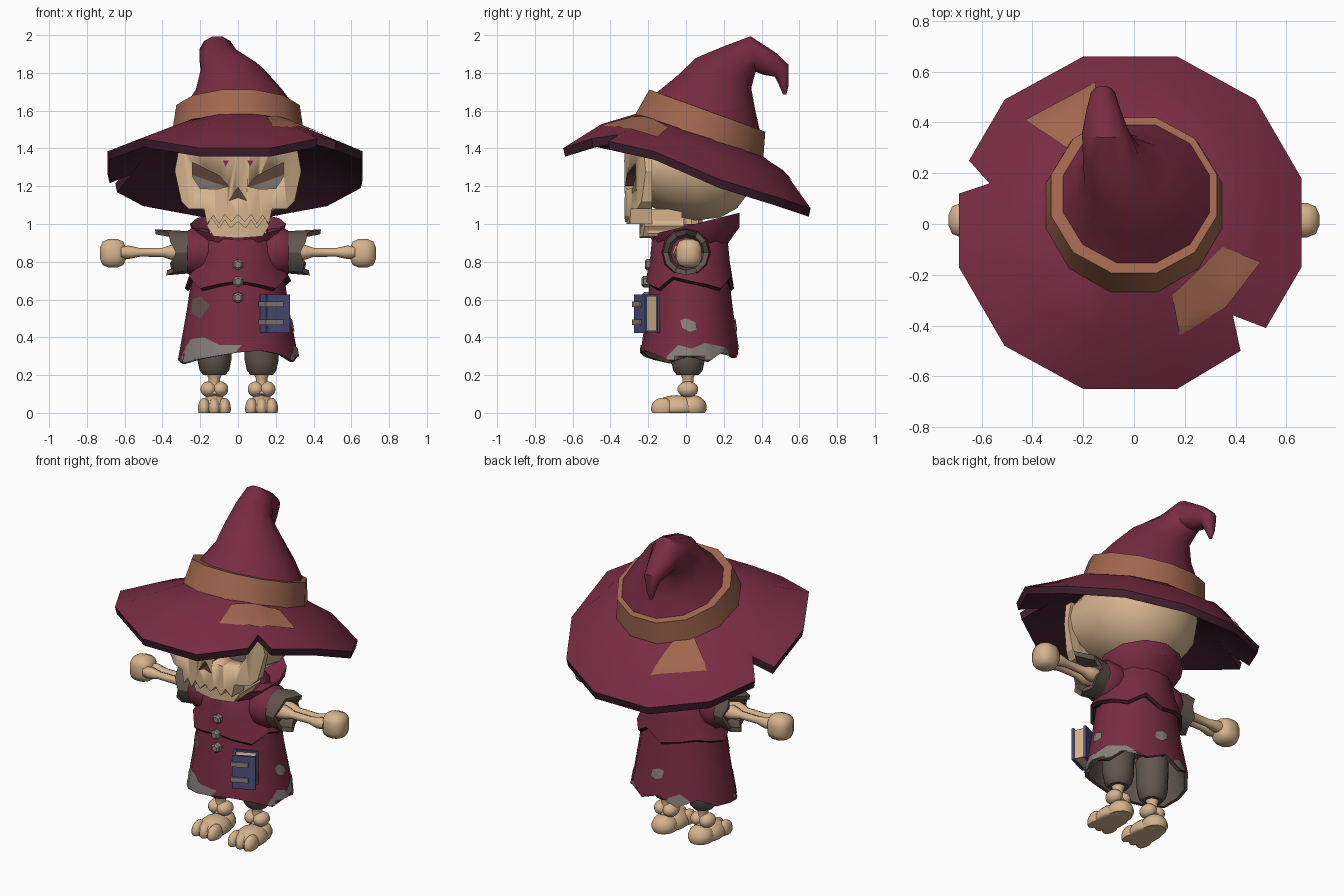
import bpy, bmesh, math
from mathutils import Vector, Matrix
from mathutils.bvhtree import BVHTree

if "Cube" in bpy.data.objects:
    bpy.data.objects.remove(bpy.data.objects["Cube"])

COLORS = {"maroon cloth": (.188, .025, .055), "dark maroon": (.05, .014, .027), "tan leather": (.352, .133, .076),
          "bone": (.67, .456, .27), "grey brown cloth": (.122, .093, .076), "light grey": (.242, .216, .195),
          "blue cover": (.076, .08, .205), "socket brown": (.107, .051, .034), "eye grey": (.2, .165, .15)}
MAROON, DARK, TAN, BONE, BROWN, GREY, BLUE, SOCKET, EYE = COLORS
for key, col in COLORS.items():
    bpy.data.materials.new(key).diffuse_color = (*col, 1)

def finish(name, bm, mats, angle=32, fix=True):
    if fix:
        bmesh.ops.recalc_face_normals(bm, faces=bm.faces[:])
    me = bpy.data.meshes.new(name)
    bm.to_mesh(me)
    bm.free()
    for m in mats:
        me.materials.append(bpy.data.materials[m])
    for p in me.polygons:
        p.use_smooth = True
    me.set_sharp_from_angle(angle=math.radians(angle))
    ob = bpy.data.objects.new(name, me)
    bpy.context.collection.objects.link(ob)
    return ob

def ring(c, rx, ry, n=16, tilt=0, phase=0):
    t, turn = math.radians(tilt), math.radians(phase)
    angles = [2 * math.pi * i / n + turn for i in range(n)]
    return [Vector(c) + Vector((rx * math.cos(a), ry * math.sin(a) * math.cos(t), -ry * math.sin(a) * math.sin(t)))
            for a in angles]

def ring_x(x, r, y=0, z=.85, n=12, side=1):
    return [Vector((side * (x[i] if isinstance(x, list) else x), y + r * math.cos(2 * math.pi * i / n),
                    z + r * math.sin(2 * math.pi * i / n))) for i in range(n)]

def loft(name, rings, mats, bands=None, caps=(0, 0), angle=32):
    bm = bmesh.new()
    rows = [[bm.verts.new(p) for p in r] for r in rings]
    n = len(rows[0])
    for k in range(len(rows) - 1):
        for i in range(n):
            j = (i + 1) % n
            f = bm.faces.new((rows[k][i], rows[k][j], rows[k + 1][j], rows[k + 1][i]))
            f.material_index = bands[k] if bands else 0
    for row, m in zip((rows[0], rows[-1]), caps):
        bm.faces.new(row).material_index = m
    return finish(name, bm, mats, angle)

def slice_grid(bm, step, axes):
    for ax in axes:
        no = Vector([float(k == ax) for k in range(3)])
        vals = [v.co[ax] for v in bm.verts]
        for k in range(math.ceil(min(vals) / step), math.floor(max(vals) / step) + 1):
            bmesh.ops.bisect_plane(bm, geom=bm.verts[:] + bm.edges[:] + bm.faces[:],
                                   plane_co=no * (k * step), plane_no=no)

VIEW = {"front": (0, 1, 0), "back": (0, -1, 0), "right": (-1, 0, 0), "left": (1, 0, 0), "top": (0, 0, -1)}

def plate(name, pts, view, target, mat, lift=.006):
    # thin patch laid on another part; points past its edge slide back to that edge
    me = target.data
    tree = BVHTree.FromPolygons([v.co for v in me.vertices], [tuple(p.vertices) for p in me.polygons])
    bm = bmesh.new()
    bm.faces.new([bm.verts.new((u, v, 0)) for u, v in pts])
    slice_grid(bm, .03 if view == "top" else .02, (0, 1))
    d = Vector(VIEW[view])
    for v in bm.verts:
        u, w = v.co.xy
        o = Vector((u, w, 3)) if d.z else (Vector((u, 0, w)) if d.y else Vector((0, u, w))) - 2 * d
        hit, _, _, dist = tree.ray_cast(o, d)
        if hit is None or dist > 1.97:
            hit = tree.find_nearest(o + d * 1.72)[0]
        v.co = hit - d * lift
    bmesh.ops.dissolve_degenerate(bm, dist=.0005, edges=bm.edges[:])
    for f in bm.faces:
        f.normal_update()
        if f.normal.dot(d) > 0:
            f.normal_flip()
    return finish(name, bm, [mat], fix=False)

def extrude(bm):
    res = bmesh.ops.extrude_face_region(bm, geom=bm.faces[:], use_keep_orig=True)
    return [g for g in res["geom"] if isinstance(g, bmesh.types.BMVert)]

def slab(name, half, y0, curve, yback, mats):
    # mirrored outline made into a curved, thick slab
    pts = half + [(-x, z) for x, z in reversed(half) if x > 0]
    bm = bmesh.new()
    bm.faces.new([bm.verts.new((x, 0, z)) for x, z in pts])
    slice_grid(bm, .06, (0,))
    front = bm.verts[:]
    for v in extrude(bm):
        v.co.y = yback
    for v in front:
        v.co.y = y0 + curve * v.co.x ** 2
    return finish(name, bm, mats, 20)

def blobs(name, items, mat):
    bm = bmesh.new()
    for c, r in items:
        bmesh.ops.create_uvsphere(bm, u_segments=14, v_segments=9, radius=1,
                                  matrix=Matrix.Translation(c) @ Matrix.Diagonal((*r, 1)))
    for v in bm.verts:
        v.co.z = max(v.co.z, 0)
    return finish(name, bm, [mat], 60)

def box(name, c, size, mat, bevel=0, turn=0, pivot=None):
    bm = bmesh.new()
    p = Vector(pivot or c)
    m = Matrix.Translation(p) @ Matrix.Rotation(math.radians(turn), 4, "Z") @ Matrix.Translation(Vector(c) - p)
    bmesh.ops.create_cube(bm, size=1, matrix=m @ Matrix.Diagonal((*size, 1)))
    if bevel:
        bmesh.ops.bevel(bm, geom=bm.edges[:], offset=bevel, segments=2, profile=.5, affect="EDGES")
    return finish(name, bm, [mat], 50 if bevel else 30)

# Hat brim: twelve sided, tilted backwards; third value marks how far a torn notch falls short of the rim
outline = [(.66, .18), (.48, .49), (.17, .66), (-.2, .66), (-.51, .49), (-.65, .25), (-.57, .16, 1.19), (-.69, .12),
           (-.69, -.17), (-.51, -.48), (-.2, -.65), (.17, -.65), (.42, -.5), (.39, -.36, 1.22), (.52, -.41), (.66, -.17)]
droop = [(-.7, 1.385), (-.49, 1.455), (-.17, 1.385), (.18, 1.235), (.49, 1.14), (.67, 1.08)]
base, mid, rim = [], [], []
for x, y, *cut in outline:
    k = cut[0] if cut else 1
    fx, fy, a = x * k, y * k, math.atan2(y - .08, x)
    bx, by = .335 * math.cos(a), .08 + .335 * math.sin(a)
    base.append(Vector((bx, by, 1.475 - .35 * (by - .08))))
    mid.append(Vector(((bx + fx) / 2, (by + fy) / 2, 1.40 - .135 * (by + fy) + .03 * abs(bx + fx))))
    z = next(za + (zb - za) * (fy - ya) / (yb - ya) for (ya, za), (yb, zb) in zip(droop, droop[1:]) if ya <= fy <= yb)
    rim.append(Vector((x, y, z if k == 1 else (z + mid[-1].z) / 2)))
down = Vector((0, 0, -.045))
brim = loft("hat_brim", [base, mid, rim, [Vector((p.x * .985, p.y * .985, p.z)) + down for p in rim],
                         [p + down for p in mid], [p + down for p in base]],
            [MAROON, DARK], [0, 0, 1, 1, 1], (0, 1), 32)
# Hat band, bent cone and leather patches
loft("hat_band", [ring((0, .07, 1.46), .36, .372, 12, 19.5, 15), ring((0, .113, 1.6), .338, .338, 12, 20, 15),
                  ring((.01, .115, 1.6), .295, .295, 12, 20, 15)], [TAN])
cone = [(.01, .115, 1.59, .305, 20), (.005, .155, 1.69, .236, 22), (-.03, .2, 1.80, .172, 29), (-.09, .285, 1.865, .115, 45),
        (-.11, .355, 1.9, .098, 82), (-.12, .44, 1.85, .07, 118), (-.122, .507, 1.812, .05, 138),
        (-.125, .52, 1.73, .025, 172), (-.125, .522, 1.685, .009, 180)]
loft("hat_cone", [ring((x, y, z), r, r, 12, t, 15) for x, y, z, r, t in cone], [MAROON], angle=40)
plate("brim_patch_front", [(.15, -.28), (.35, -.09), (.5, -.15), (.36, -.33), (.18, -.44)], "top", brim, TAN, .009)
plate("brim_patch_back", [(-.43, .41), (-.15, .56), (-.17, .36), (-.25, .29)], "top", brim, TAN, .009)

# Skull: cranium, face mask with cut sockets, jaws with jagged teeth
cranium = loft("cranium", [[Vector((p.x, y, p.y + 1.3 + dz)) for p in ring((0, 0, 0), rx, rz, 18)] for y, rx, dz, rz in (
    (-.2, .315, .02, .225), (-.1, .328, .01, .26), (.05, .33, 0, .285), (.18, .305, 0, .27), (.27, .24, 0, .22),
    (.33, .15, 0, .14), (.355, .05, 0, .05))], [BONE], angle=40)
face = slab("face", [(.31, 1.42), (.335, 1.28), (.30, 1.12), (.26, 1.08), (.18, 1.08), (.165, 1.0), (.13, 1.045),
                     (.10, 1.0), (.07, 1.05), (.035, 1.01), (0, 1.05)], -.325, 1.0, -.18, [BONE, SOCKET])
slab("palate", [(.15, 1.08), (.15, .95)], -.205, 0, -.02, [BONE])
slab("lower_jaw", [(0, 1.015), (.04, .98), (.07, 1.025), (.1, .98), (.14, 1.035), (.165, .99), (.13, .935), (0, .925)],
     -.245, 1.0, -.01, [BONE])
eye = [(.05, 1.2), (.1, 1.255), (.24, 1.325), (.24, 1.25), (.2, 1.188), (.11, 1.185)]
for pts in (eye, [(-x, z) for x, z in eye], [(0, 1.195), (.045, 1.125), (0, 1.14), (-.045, 1.125)]):
    bm = bmesh.new()
    bm.faces.new([bm.verts.new((x, -.5, z)) for x, z in pts])
    bmesh.ops.translate(bm, vec=(0, .45, 0), verts=extrude(bm))
    for f in bm.faces:
        f.material_index = int(f.calc_center_median().z > 1.21 or len(pts) == 4)
    cutter = finish("socket_cutter", bm, [BONE, SOCKET])
    cutter.hide_render = cutter.hide_viewport = True
    mod = face.modifiers.new("socket", "BOOLEAN")
    mod.object, mod.operation, mod.solver = cutter, "DIFFERENCE", "EXACT"
for s in (1, -1):
    for name, pts, on, mat, lift in (
            ("eye_socket", [(.04, 1.31), (.25, 1.33), (.25, 1.17), (.04, 1.17)], cranium, EYE, .004),
            ("brow_shade", [(.03, 1.185), (.1, 1.28), (.25, 1.34), (.25, 1.262), (.17, 1.235)], cranium, SOCKET, .008),
            ("forehead_mark", [(.05, 1.335), (.08, 1.335), (.065, 1.305)], face, MAROON, .005)):
        plate(name, [(s * x, z) for x, z in pts], "front", on, mat, lift)
plate("nose_hollow", [(-.05, 1.2), (.05, 1.2), (.05, 1.12), (-.05, 1.12)], "front", cranium, SOCKET)
loft("neck", [ring((0, .03, z), .06, .06, 10) for z in (.85, 1.06)], [BONE])

# Coat: ragged skirt, short cape and flared collar
hem = [.30, .27, .33, .29, .34, .29, .34, .29, .28, .26, .28, .30, .32, .33, .31, .27]
cape_hem = [.645 + .04 * (i % 3 == 0) + .022 * (i % 2) for i in range(16)]

def ragged(rx, ry, heights, dz=0):
    return [Vector((p.x, p.y, h + dz)) for p, h in zip(ring((0, .02, 0), rx, ry), heights)]

skirt = loft("coat_skirt", [ring((0, .02, .72), .245, .208), ring((0, .02, .55), .27, .228), ragged(.318, .26, hem),
                            ragged(.298, .24, hem), ring((0, .02, .55), .248, .205)],
             [MAROON, BROWN], [0, 0, 1, 1], (0, 1))
loft("coat_cape", [ring((0, .02, .70), .23, .19), ragged(.264, .22, cape_hem), ragged(.282, .234, cape_hem, .014),
                   ring((0, .02, .8), .23, .212), ring((0, .02, .92), .195, .2), ring((0, .02, 1.0), .14, .13)],
     [MAROON, DARK], [1, 1, 0, 0, 0], (1, 0))
loft("coat_collar", [ring((0, .02, .88), .18, .19, 12), ring((0, .05, .95), .238, .235, 12, -8),
                     ring((0, .045, 1.0), .255, .245, 12, -14), ring((0, .045, .99), .23, .22, 12, -14),
                     ring((0, .02, .91), .13, .13, 12)], [MAROON])
spot = [(-.03, .49), (0, .5), (.05, .48), (.06, .44), (.02, .43), (-.02, .45)]
side_hem = [(-.12, .26), (-.1, .3), (-.04, .36), (.03, .34), (.1, .37), (.2, .35), (.25, .3), (.25, .26)]
for name, view, mat, pts in (
        ("hem_patch_front", "front", GREY, [(-.31, .25), (-.3, .31), (-.25, .39), (-.18, .4), (-.1, .36), (.02, .36),
                                            (-.03, .3), (-.15, .27)]),
        ("hem_patch_right", "right", GREY, side_hem),
        ("hem_patch_left", "left", GREY, [(-.2, .26), (-.2, .33), (-.12, .3), (-.05, .26)]),
        ("hem_patch_back", "back", GREY, [(-.2, .27), (-.19, .33), (-.13, .37), (-.07, .34), (-.02, .27)]),
        ("side_spot", "right", GREY, spot), ("back_spot", "back", GREY, spot),
        ("front_spot", "front", BROWN, [(-.24, .6), (-.2, .62), (-.15, .57), (-.2, .5), (-.25, .53)])):
    plate(name, pts, view, skirt, mat)
# Hexagonal buttons
for y, z in ((-.198, .785), (-.216, .695), (-.212, .61)):
    loft("button", [ring((0, y + d, z), r, r, 6, 90, 30) for d, r in ((.03, .03), (-.01, .03), (-.02, .018))], [GREY])
# Book hanging at the hip
hip = (.195, -.207, .525)
for name, dx, dy, dz, size, mat in (
        ("book_pages", 0, 0, 0, (.115, .065, .185), BONE), ("book_cover_front", 0, -.037, 0, (.135, .014, .205), BLUE),
        ("book_cover_back", 0, .037, 0, (.135, .014, .205), BLUE), ("book_spine", -.062, 0, 0, (.014, .08, .205), BLUE),
        ("book_strap_upper", -.025, -.005, .05, (.1, .095, .03), GREY),
        ("book_strap_lower", -.025, -.005, -.045, (.1, .095, .03), GREY)):
    box(name, (hip[0] + dx, hip[1] + dy, hip[2] + dz), size, mat, turn=25, pivot=hip)

# Arms and legs, one per side
torn = [.33, .36, .34, .44, .37, .36, .33, .35, .34, .38, .35, .36]
for s in (1, -1):
    loft("sleeve", [ring_x(x, r, side=s) for x, r in ((.1, .1), (.19, .13), (.25, .125), (.285, .1))], [MAROON])
    loft("torn_cuff", [ring_x(.25, .085, side=s), ring_x(.265, .112, side=s), ring_x(torn, .122, side=s),
                       ring_x([t - .005 for t in torn], .095, side=s), ring_x(.28, .08, side=s)], [BROWN])
    for y in (-.028, .028):
        loft("forearm_bone", [ring_x(x, r, y, n=8, side=s) for x, r in (
            (.27, .03), (.33, .045), (.365, .036), (.4, .024), (.52, .023), (.58, .036), (.62, .03))], [BONE], angle=50)
    box("fist", (s * .662, .015, .845), (.138, .135, .152), BONE, .048)
    x = s * .125
    loft("trouser_leg", [ring((x, .01, z), r, r, 12) for z, r in ((.2, .058), (.225, .078), (.28, .09), (.45, .095))],
         [BROWN])
    loft("shin_bone", [ring((x, .01, z), r, r, 10) for z, r in ((.1, .045), (.15, .031), (.18, .03), (.23, .05))],
         [BONE], angle=50)
    blobs("ankle", [((x + dx, .01, .125), (.045, .055, .042)) for dx in (-.03, .03)], BONE)
    blobs("foot", [((x, .03, .03), (.074, .08, .066)), ((x, -.05, .022), (.087, .125, .072))]
          + [((x + dx, -.125, .022), (.034, .06, .058)) for dx in (-.054, 0, .054)], BONE)

for m in bpy.data.materials:
    if m.users and not m.is_grease_pencil:
        m.use_nodes = True
        m.node_tree.nodes["Principled BSDF"].inputs["Base Color"].default_value = m.diffuse_color
